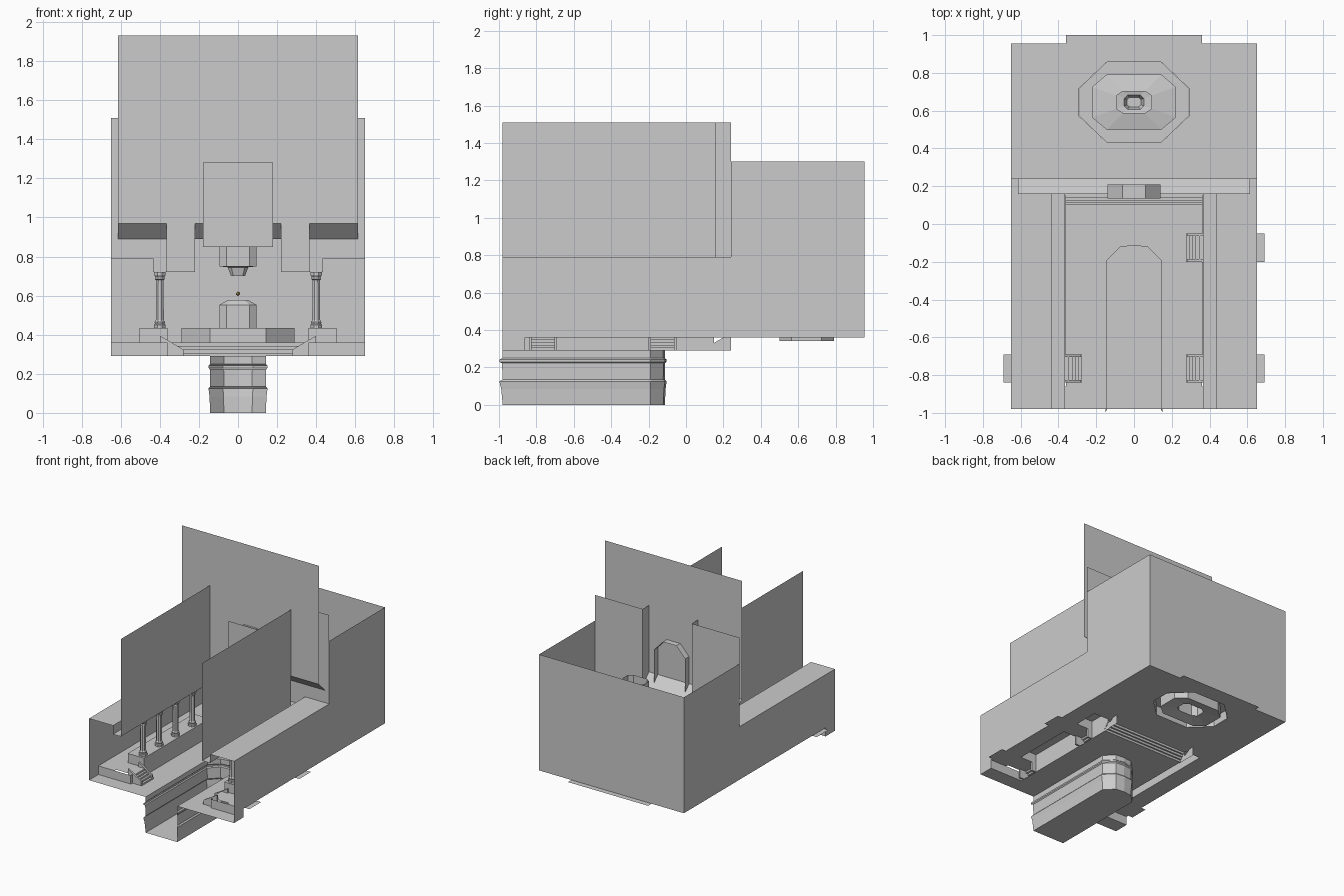
import bpy, bmesh
from math import cos, sin, pi

if "Cube" in bpy.data.objects:
    bpy.data.objects.remove(bpy.data.objects["Cube"])

def mesh(name, verts, faces):
    me = bpy.data.meshes.new(name)
    me.from_pydata(verts, [], faces)
    me.update()
    ob = bpy.data.objects.new(name, me)
    bpy.context.collection.objects.link(ob)
    return ob

def polys(name, plist):
    """Object made of separate flat polygons."""
    v, f = [], []
    for p in plist:
        f.append(list(range(len(v), len(v) + len(p))))
        v += p
    return mesh(name, v, f)

def xs(x, y0, y1, z0, z1):      # sheet facing x
    return [(x, y0, z0), (x, y1, z0), (x, y1, z1), (x, y0, z1)]
def ys(y, x0, x1, z0, z1):      # sheet facing y
    return [(x0, y, z0), (x1, y, z0), (x1, y, z1), (x0, y, z1)]
def zs(z, x0, x1, y0, y1):      # sheet facing z
    return [(x0, y0, z), (x1, y0, z), (x1, y1, z), (x0, y1, z)]

def loft(name, rings, closed=True, cap0=False, cap1=False):
    n = len(rings[0])
    v = [p for r in rings for p in r]
    f = []
    for k in range(len(rings) - 1):
        for i in range(n if closed else n - 1):
            j = (i + 1) % n
            f.append((k*n+i, k*n+j, (k+1)*n+j, (k+1)*n+i))
    if cap0: f.append(list(range(n))[::-1])
    if cap1: f.append([(len(rings)-1)*n + i for i in range(n)])
    return mesh(name, v, f)

def oct_ring(a, b, fx, fy, z, cy=.645):
    """Chamfered rectangle: half sizes a,b, flat half lengths fx,fy."""
    return [(x, cy + y, z) for x, y in ((fx, -b), (a, -fy), (a, fy), (fx, b),
                                        (-fx, b), (-a, fy), (-a, -fy), (-fx, -b))]

F, A, C, T = .29, .36, .79, 1.51          # floor, aisle, ledge and wall-top heights
FR, MID, BK, W = -.98, .24, .955, .65     # front, partition, back, half width

# canal sunk into the floor, open at the front
def canal_ring(o, z):
    a = .142 + o
    half = [(a, FR - 2*o), (a, -.19), (.072 + o*.5, -.122 + o)]
    return ([(-x, y, z) for x, y in half] + [(0, -.113 + o, z)] +
            [(x, y, z) for x, y in half[::-1]])
prof = [(0, F), (0, .25), (.009, .242), (.009, .23), (.002, .222), (0, .135),
        (.009, .125), (.004, .085), (0, 0)]
loft("canal_walls", [canal_ring(o, z) for o, z in prof], closed=False)
polys("canal_bottom", [canal_ring(0, 0)])

# hall floor around the canal
edge = canal_ring(0, F)
polys("hall_floor", [
    [(-A, FR, F)] + edge[:4] + [(0, .1, F), (-A, .1, F)],
    [(A, FR, F), (A, .1, F), (0, .1, F)] + edge[3:]])

# rear room floor with an octagonal opening
bm = bmesh.new()
for loop in ([(-W, .15, A), (W, .15, A), (W, BK, A), (-W, BK, A)],
             oct_ring(.29, .215, .143, .075, A)):
    vs = [bm.verts.new(p) for p in loop]
    for i in range(len(vs)):
        bm.edges.new((vs[i], vs[(i + 1) % len(vs)]))
bmesh.ops.triangle_fill(bm, use_beauty=True, edges=bm.edges[:])
floor = mesh("rear_floor", [], [])
bm.to_mesh(floor.data)
bm.free()

# rear room walls and doorway tiles
polys("rear_walls", [ys(BK, -W, W, A, 1.3), xs(W, MID, BK, A, 1.3), xs(-W, MID, BK, A, 1.3)])
polys("rear_door_tile", [zs(A, -.36, .36, BK, 1.0)])

# stairs from hall to rear room
def steps(z0, z1, n, p0, p1):
    pts = [(p0, z0)]
    for i in range(n):
        z = z0 + (z1 - z0) * (i + 1) / n
        pts += [(p0 + (p1 - p0) * i / n, z), (p0 + (p1 - p0) * (i + 1) / n, z)]
    return pts
loft("rear_steps", [[(s * .365, y, z) for s in (-1, 1)] for y, z in steps(F, A, 4, .1, .15)],
     closed=False)

for s, side in ((-1, "left"), (1, "right")):
    # outer wall, aisle ceiling ledge, lintel, upper hall wall and jamb
    polys(side + "_hall_walls", [
        xs(s*W, FR, MID, A, C), xs(s*W, FR, -.86, F, A),
        zs(C, s*.435, s*W, FR, MID), xs(s*.435, FR, MID, .72, C),
        zs(.72, s*.365, s*.435, FR, MID), xs(s*.365, FR, .16, .72, T)])
    polys(side + "_partition", [
        ys(.16, s*.365, s*.22, .72, T), xs(s*.22, .16, MID, .72, T),
        zs(.72, s*.22, s*.365, .16, MID),
        ys(MID, s*.22, s*.435, .72, C), ys(MID, s*.22, s*W, C, T)])
    # raised aisle floor with its front riser
    polys(side + "_aisle_floor", [
        zs(F, s*A, s*W, FR, -.86), ys(-.86, s*A, s*W, F, A),
        zs(A, s*.505, s*W, -.86, .15), xs(s*A, -.86, -.84, F, A)])
    # side stairs and column plinths with gaps for the stairs
    gaps = [(-.84, -.69)] + ([(-.2, -.05)] if s > 0 else [])
    runs = [(-.69, -.2), (-.05, .15)] if s > 0 else [(-.69, .15)]
    for y0, y1 in runs:
        polys(side + "_plinth", [
            xs(s*A, y0, y1, F, .435), zs(.435, s*A, s*.505, y0, y1),
            xs(s*.505, y0, y1, A, .435),
            ys(y0, s*A, s*.505, A, .435), ys(y1, s*A, s*.505, A, .435)])
    for y0, y1 in gaps:
        loft(side + "_side_steps", [[(s*x, y0, z), (s*x, y1, z)]
             for x, z in steps(F, A, 5, .275, .36)], closed=False)
        polys(side + "_stair_landing", [zs(A, s*.36, s*.505, y0, y1)])
        polys(side + "_door_tile", [zs(A, s*W, s*.69, y0, y1)])
        for y in (y0, y1 - .014):   # sloping stair cheeks
            loft(side + "_stair_cheek", [[(s*x, yy, z) for x, z in
                 ((.28, F), (.4, F), (.4, .395), (.365, .375), (.28, .325))]
                 for yy in (y, y + .014)], cap0=True, cap1=True)
    # cheek of the rear steps
    polys(side + "_rear_step_cheek", [[(s*.365, .08, F), (s*.365, MID, F),
                                       (s*.365, MID, A), (s*.365, .2, A)]])
    # octagonal columns
    col = [(.032, .435), (.032, .45), (.027, .455), (.029, .465), (.022, .475), (.021, .68),
           (.028, .685), (.025, .695), (.031, .705), (.031, .72)]
    for cy in (-.645, -.44, -.23, -.015):
        loft(side + "_column", [[(s*.4 + r*cos(pi*(i+.5)/4), cy + r*sin(pi*(i+.5)/4), z)
             for i in range(8)] for r, z in col])

# tall partition sheet with sloping lower lip
polys("tall_partition", [ys(.16, -.613, .613, .97, 1.93),
      [(-.613, .16, .97), (.613, .16, .97), (.613, MID, .89), (-.613, MID, .89)]])

# framed panel and arched niche in its middle
polys("centre_panel", [ys(.135, -.18, .18, .85, 1.28)])
arch = [(-.14, .85), (-.14, 1.19), (-.06, 1.275), (.06, 1.275), (.14, 1.19), (.14, .85)]
loft("niche_arch", [[(x, y, z) for x, z in arch] for y in (.135, .21)], closed=False)

# octagonal basin with pedestal
loft("basin_pedestal", [
    oct_ring(.288, .215, .143, .075, A), oct_ring(.288, .215, .143, .075, .435),
    oct_ring(.22, .145, .143, .08, .435), oct_ring(.22, .145, .143, .08, .342),
    oct_ring(.095, .06, .06, .035, .36), oct_ring(.095, .06, .06, .035, .553),
    oct_ring(.05, .035, .032, .02, .578)], cap1=True)
# pillar hanging above it
loft("hanging_pillar", [
    oct_ring(.036, .025, .024, .014, .7), oct_ring(.052, .038, .034, .02, .745),
    oct_ring(.095, .06, .06, .035, .75), oct_ring(.095, .06, .06, .035, 1.15)], cap0=True)
# small floating gem
bpy.ops.mesh.primitive_ico_sphere_add(subdivisions=1, radius=.012, location=(0, .645, .61))
gem = bpy.context.object
gem.name = "gem"
mat = bpy.data.materials.new("gem_gold")
mat.diffuse_color = (.6, .4, .15, 1)
mat.use_nodes = True
mat.node_tree.nodes["Principled BSDF"].inputs["Base Color"].default_value = mat.diffuse_color
gem.data.materials.append(mat)
